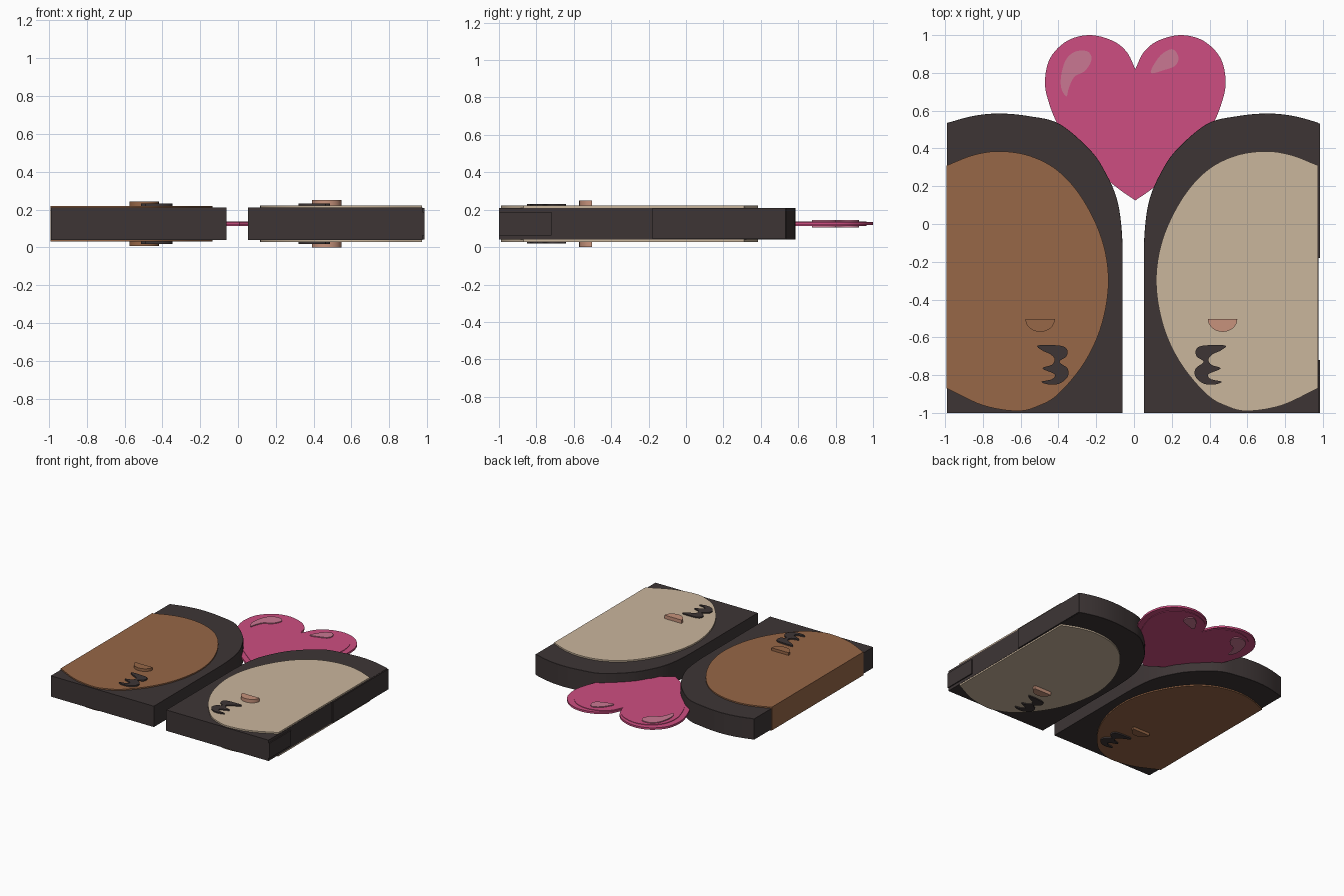
import bpy
import bmesh
import math
from mathutils import Vector

cube = bpy.data.objects.get("Cube")
if cube:
    bpy.data.objects.remove(cube, do_unlink=True)


def make_material(name, rgb):
    mat = bpy.data.materials.new(name)
    mat.use_nodes = True
    colour = (*rgb, 1.0)
    mat.diffuse_color = colour
    mat.node_tree.nodes["Principled BSDF"].inputs["Base Color"].default_value = colour
    return mat


charcoal = make_material("charcoal", (.047, .036, .036))
brown = make_material("warm brown", (.31, .135, .063))
cream = make_material("cream", (.59, .465, .335))
pink = make_material("heart pink", (.61, .076, .22))
shine = make_material("pale pink", (.59, .185, .29))
peach = make_material("peach", (.57, .29, .2))

MID_Z = 0.125


def smooth_path(points, closed=False, steps=6):
    """Catmull-Rom curve through the given points."""
    pts = [Vector(p) for p in points]
    n = len(pts)
    out = []
    for i in range(n if closed else n - 1):
        if closed:
            a, b, c, d = (pts[(i + k) % n] for k in (-1, 0, 1, 2))
        else:
            b, c = pts[i], pts[i + 1]
            a = pts[i - 1] if i else b * 2 - c
            d = pts[i + 2] if i + 2 < n else c * 2 - b
        for s in range(steps):
            t = s / steps
            out.append(b + (c - a) * t / 2
                       + (a * 2 - b * 5 + c * 4 - d) * t ** 2 / 2
                       + (b * 3 - a - c * 3 + d) * t ** 3 / 2)
    if not closed:
        out.append(pts[-1])
    return out


def mirrored(points, shift):
    return [Vector((shift - p[0], p[1])) for p in points]


def prism(name, outline, half_height, mat, chamfer=0, chamfer_above=-2):
    """Extrude a flat outline symmetrically about the middle height."""
    bm = bmesh.new()
    face = bm.faces.new([bm.verts.new((p[0], p[1], MID_Z - half_height)) for p in outline])
    grown = bmesh.ops.extrude_face_region(bm, geom=[face], use_keep_orig=True)
    top = [g for g in grown["geom"] if isinstance(g, bmesh.types.BMVert)]
    bmesh.ops.translate(bm, verts=top, vec=(0, 0, 2 * half_height))
    bmesh.ops.recalc_face_normals(bm, faces=bm.faces[:])
    if chamfer:
        rim = [e for e in bm.edges
               if abs(e.verts[0].co.z - e.verts[1].co.z) < 1e-5
               and min(v.co.y for v in e.verts) > chamfer_above]
        bmesh.ops.bevel(bm, geom=rim, offset=chamfer, segments=1,
                        affect='EDGES', clamp_overlap=True)
    mesh = bpy.data.meshes.new(name)
    bm.to_mesh(mesh)
    bm.free()
    mesh.materials.append(mat)
    obj = bpy.data.objects.new(name, mesh)
    bpy.context.collection.objects.link(obj)
    bpy.ops.object.select_all(action='DESELECT')
    obj.select_set(True)
    bpy.context.view_layer.objects.active = obj
    bpy.ops.object.shade_smooth_by_angle(angle=math.radians(25))
    return obj


# Outlines of the right half; the left half mirrors them
body = smooth_path([(-.99, .535), (-.85, .572), (-.71, .585), (-.55, .57), (-.395, .53),
                    (-.235, .395), (-.155, .28), (-.09, .13), (-.063, -.06), (-.06, -.3)])
body += [Vector((-.06, -1)), Vector((-.99, -1))]
belly = smooth_path([(-.992, .31), (-.85, .365), (-.71, .385), (-.55, .36), (-.4, .28),
                     (-.27, .13), (-.17, -.08), (-.135, -.3), (-.17, -.53), (-.26, -.73),
                     (-.4, -.9), (-.51, -.965), (-.62, -.99), (-.8, -.96), (-.992, -.87)])
nose = [Vector((-.497 + .078 * math.cos(a), -.503 + .068 * math.sin(a)))
        for a in (-math.pi * i / 16 for i in range(17))]
mouth = smooth_path([(-.51, -.643), (-.4, -.643), (-.357, -.66), (-.357, -.7), (-.395, -.73),
                     (-.352, -.765), (-.352, -.81), (-.395, -.845), (-.45, -.85),
                     (-.49, -.835), (-.435, -.822), (-.42, -.795), (-.485, -.765),
                     (-.435, -.745), (-.42, -.715), (-.445, -.688), (-.485, -.67)],
                    closed=True, steps=4)

# Right half
prism("right_body", body, .085, charcoal, .012, -.1)
prism("right_belly", belly, .095, brown)
prism("right_nose", nose, .117, brown)
prism("right_mouth", mouth, .106, charcoal)

# Left half, its outer wall slightly recessed between two raised panels
left_body = [Vector((min(p.x, .976), p.y)) for p in mirrored(body, -.008)]
prism("left_body", left_body, .085, charcoal, .012, -.1)
prism("left_belly", mirrored(belly, -.018), .097, cream)
prism("left_nose", mirrored(nose, -.028), .125, peach)
prism("left_mouth", mirrored(mouth, -.026), .106, charcoal)


def panel(name, y_low, y_high, half_height):
    prism(name, [(.95, y_low), (.985, y_low), (.985, y_high), (.95, y_high)],
          half_height, charcoal)


panel("left_rear_panel", -.18, .532, .083)
panel("left_front_panel", -1, -.72, .062)

# Heart with a thin rim and a thicker centre
half = smooth_path([(0, .82), (.045, .91), (.12, .97), (.24, 1), (.36, .97), (.45, .88),
                    (.478, .76), (.46, .65), (.4, .51), (.27, .34), (.1, .195), (0, .125)])
heart = [Vector((p.x + .007, p.y)) for p in half] + mirrored(half[-2:0:-1], .007)
prism("heart_rim", heart, .008, pink)
centre = Vector((.007, .64))
prism("heart_centre", [centre + (p - centre) * .9 for p in heart], .012, pink)

# Heart highlights
prism("right_highlight", smooth_path(
    [(-.385, .79), (-.36, .87), (-.31, .913), (-.245, .913), (-.225, .87), (-.26, .81),
     (-.315, .78), (-.345, .72), (-.358, .675), (-.385, .72)], closed=True), .019, shine)
prism("left_highlight", smooth_path(
    [(.09, .8), (.115, .86), (.155, .905), (.205, .925), (.235, .885), (.22, .84),
     (.16, .815)], closed=True), .019, shine)
